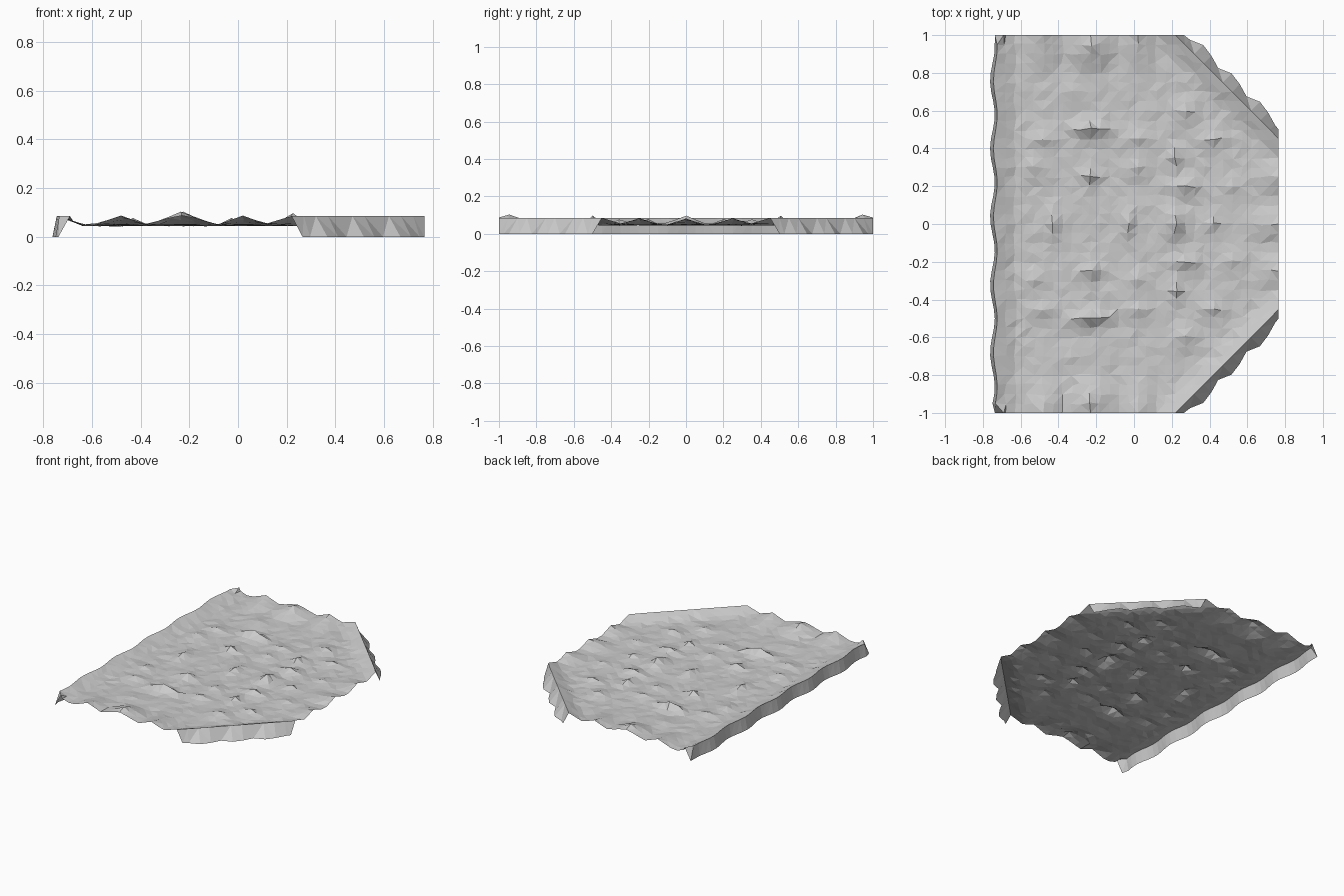
import bpy, bmesh, math, random

if "Cube" in bpy.data.objects:
    bpy.data.objects.remove(bpy.data.objects["Cube"])
random.seed(4)

NX, NY, STEP, X0 = 30, 40, 0.05, -0.73
EDGE = 1.22            # diagonal edges follow x + |y| = EDGE
RIM, FLOOR = 0.085, 0.047

# bumps: x, |y|, half width x, half width y, height (mirrored front/back)
BUMPS = [
    (-0.48, 1.00, 0.11, 0.22, 0.040), (-0.23, 0.95, 0.14, 0.16, 0.056),
    (-0.23, 1.00, 0.13, 0.10, 0.040), (0.02, 1.00, 0.11, 0.22, 0.040),
    (-0.23, 0.50, 0.15, 0.06, 0.050), (-0.23, 0.25, 0.07, 0.07, 0.035),
    (-0.43, 0.00, 0.06, 0.12, 0.030), (-0.03, 0.00, 0.06, 0.12, 0.030),
    (0.22, 0.00, 0.07, 0.13, 0.050), (-0.53, 0.30, 0.09, 0.09, 0.022),
    (0.02, 0.30, 0.09, 0.09, 0.022), (-0.48, 0.45, 0.12, 0.07, 0.022),
    (0.02, 0.45, 0.12, 0.07, 0.022), (0.27, 0.20, 0.12, 0.07, 0.032),
    (0.22, 0.35, 0.06, 0.09, 0.030), (0.42, 0.00, 0.07, 0.07, 0.025),
    (0.27, 0.60, 0.09, 0.09, 0.025), (0.42, 0.45, 0.10, 0.07, 0.025),
    (0.77, 0.25, 0.15, 0.11, 0.037), (0.77, 0.00, 0.22, 0.10, 0.035),
    (0.52, 0.20, 0.10, 0.08, 0.018), (-0.33, 0.70, 0.10, 0.08, 0.012),
]

def height(x, y):
    z = FLOOR + random.uniform(-0.004, 0.004)
    for bx, by, a, b, h in BUMPS:
        dx, dy = abs(x - bx) / a, abs(abs(y) - by) / b
        z = max(z, FLOOR + h * (1 - max(dx, dy, 0.7 * (dx + dy))))
    d = min(x - X0, (EDGE - x - abs(y)) / math.sqrt(2))
    return max(z, FLOOR + (RIM - FLOOR) * (1 - d / 0.09))

# flat lattice, clipped by the two diagonals
bm = bmesh.new()
grid = [[bm.verts.new((X0 + i * STEP, -1 + j * STEP, 0)) for j in range(NY + 1)]
        for i in range(NX + 1)]
for i in range(NX):
    for j in range(NY):
        bm.faces.new((grid[i][j], grid[i + 1][j], grid[i + 1][j + 1], grid[i][j + 1]))
for s in (1, -1):
    bmesh.ops.bisect_plane(bm, geom=bm.verts[:] + bm.edges[:] + bm.faces[:], dist=0.001,
                           plane_co=(0.22, s, 0), plane_no=(1, s, 0), clear_outer=True)

def side(v):
    """Which skirted edge a vertex lies on: left, diagonal or none."""
    if abs(v.co.x - X0) < 0.002:
        return 'L'
    if abs(v.co.x + abs(v.co.y) - EDGE) < 0.002:
        return 'D'

def wave(y):
    return 0.5 + 0.5 * math.sin(y * 2 * math.pi / 0.36 + 0.9)

# skirts extruded from the left and diagonal boundaries
edges = [e for e in bm.edges if e.is_boundary and side(e.verts[0])
         and side(e.verts[0]) == side(e.verts[1])
         and not (side(e.verts[0]) == 'D' and abs(e.verts[0].co.x - e.verts[1].co.x) < 0.001)]
top = set(bm.verts)
bmesh.ops.extrude_edge_only(bm, edges=edges)
skirt = [v for v in bm.verts if v not in top]
kinds = {v: side(v) for v in skirt}

# surface relief
for v in top:
    x, y = v.co.x, v.co.y
    v.co.z = height(x, y)
    if side(v) == 'L':
        v.co.x += 0.04 if abs(y) > 0.99 else 0.006 - 0.02 * wave(y)
    elif side(v) is None and abs(y) < 0.98 and x < 0.75:
        v.co.x += random.uniform(-0.008, 0.008)
        v.co.y += random.uniform(-0.008, 0.008)
for v in skirt:
    x, y = v.co.x, v.co.y
    s = 1 if y > 0 else -1
    v.co.z = 0
    if kinds[v] == 'L':
        v.co.x += -0.007 - 0.025 * wave(y) * (abs(y) < 0.99)
    elif abs(y) > 0.99:
        v.co.x += 0.045
    elif x > 0.76:
        v.co.y += 0.05 * s
    else:
        d = 0.025 + 0.025 * (0.5 + 0.5 * math.sin(x * 2 * math.pi / 0.15))
        v.co.x += d
        v.co.y += d * s
for v in bm.verts:
    v.co.x = max(-0.765, min(0.765, v.co.x))

# flat triangular facets, all facing up and outward
bmesh.ops.triangulate(bm, faces=bm.faces[:], quad_method='SHORT_EDGE')
bm.normal_update()
bmesh.ops.reverse_faces(bm, faces=[f for f in bm.faces if f.normal.z < 0])

me = bpy.data.meshes.new("rocky_ground")
bm.to_mesh(me)
bm.free()
bpy.context.collection.objects.link(bpy.data.objects.new("rocky_ground", me))
